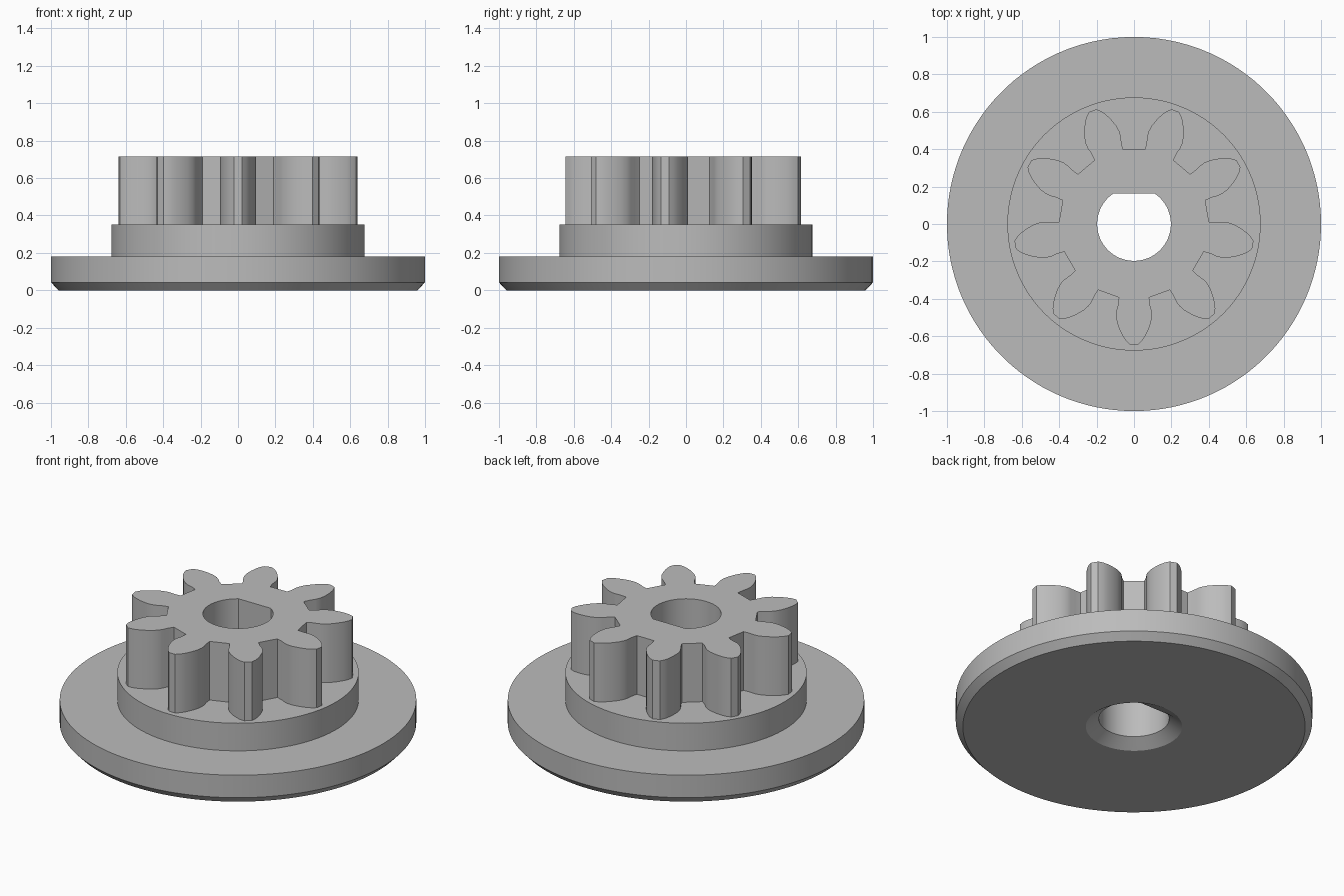
import bpy
import bmesh
from math import sin, cos, asin, pi, radians
from mathutils import Vector, Matrix

if "Cube" in bpy.data.objects:
    bpy.data.objects.remove(bpy.data.objects["Cube"], do_unlink=True)

BORE, FLAT = 0.197, 0.163                 # bore radius, distance to its flat
STEP_TOP, GEAR_TOP = 0.353, 0.716
TEETH = 9

grey = bpy.data.materials.new("plain_grey")
grey.use_nodes = True
colour = (0.5, 0.5, 0.5, 1)
grey.diffuse_color = colour
grey.node_tree.nodes["Principled BSDF"].inputs["Base Color"].default_value = colour

# Shared angles: round part of the bore first, then its flat
corner = asin(FLAT / BORE)
sweep = pi + 2 * corner
ARC, CHORD = 100, 20
angles = [pi - corner + sweep * i / ARC for i in range(ARC)]
angles += [corner + (pi - 2 * corner) * i / CHORD for i in range(CHORD)]


def circle(radius, z):
    return [Vector((radius * cos(a), radius * sin(a), z)) for a in angles]


def bore_ring(z):
    return [Vector((p.x, min(p.y, FLAT), z)) if i < ARC else
            Vector((FLAT * cos(angles[i]) / sin(angles[i]), FLAT, z))
            for i, p in enumerate(circle(BORE, z))]


def finish(bm, name):
    bmesh.ops.recalc_face_normals(bm, faces=bm.faces)
    mesh = bpy.data.meshes.new(name)
    bm.to_mesh(mesh)
    bm.free()
    mesh.materials.append(grey)
    obj = bpy.data.objects.new(name, mesh)
    bpy.context.collection.objects.link(obj)
    bpy.ops.object.select_all(action='DESELECT')
    obj.select_set(True)
    bpy.context.view_layer.objects.active = obj
    bpy.ops.object.shade_smooth_by_angle(angle=radians(25))
    return obj


# Flange with chamfered rim, raised step and countersunk bore
bm = bmesh.new()
profile = [(0.27, 0), (0.96, 0), (1, 0.043), (1, 0.182),
           (0.677, 0.182), (0.677, STEP_TOP)]
rings = [circle(r, z) for r, z in profile] + [bore_ring(STEP_TOP), bore_ring(0.05)]
loops = [[bm.verts.new(p) for p in ring] for ring in rings]
for a, b in zip(loops, loops[1:] + loops[:1]):
    for i in range(len(a)):
        bm.faces.new((a[i - 1], a[i], b[i], b[i - 1]))
finish(bm, "flange")

# Gear outline: one tooth flank (half width, radius), mirrored and repeated
flank = [(0.081, 0.393), (0.085, 0.43), (0.094, 0.465), (0.096, 0.49),
         (0.091, 0.525), (0.077, 0.565), (0.06, 0.6), (0.043, 0.625), (0.021, 0.645)]
tooth = [(-w, r) for w, r in flank] + [(w, r) for w, r in reversed(flank)]
outline = []
for k in range(TEETH):
    turn = Matrix.Rotation(pi - 2 * pi * k / TEETH, 3, 'Z')
    outline += [turn @ Vector((w, r, GEAR_TOP)) for w, r in tooth]

# Gear: cap filled between outline and bore, then extruded down
bm = bmesh.new()
edges = []
for points in (outline, bore_ring(GEAR_TOP)):
    verts = [bm.verts.new(p) for p in points]
    edges += [bm.edges.new((verts[i - 1], verts[i])) for i in range(len(verts))]
bmesh.ops.triangle_fill(bm, use_beauty=True, edges=edges, normal=(0, 0, 1))
cap = bmesh.ops.extrude_face_region(bm, geom=bm.faces[:], use_keep_orig=True)
moved = [v for v in cap["geom"] if isinstance(v, bmesh.types.BMVert)]
bmesh.ops.translate(bm, verts=moved, vec=(0, 0, STEP_TOP - GEAR_TOP))
finish(bm, "gear")
